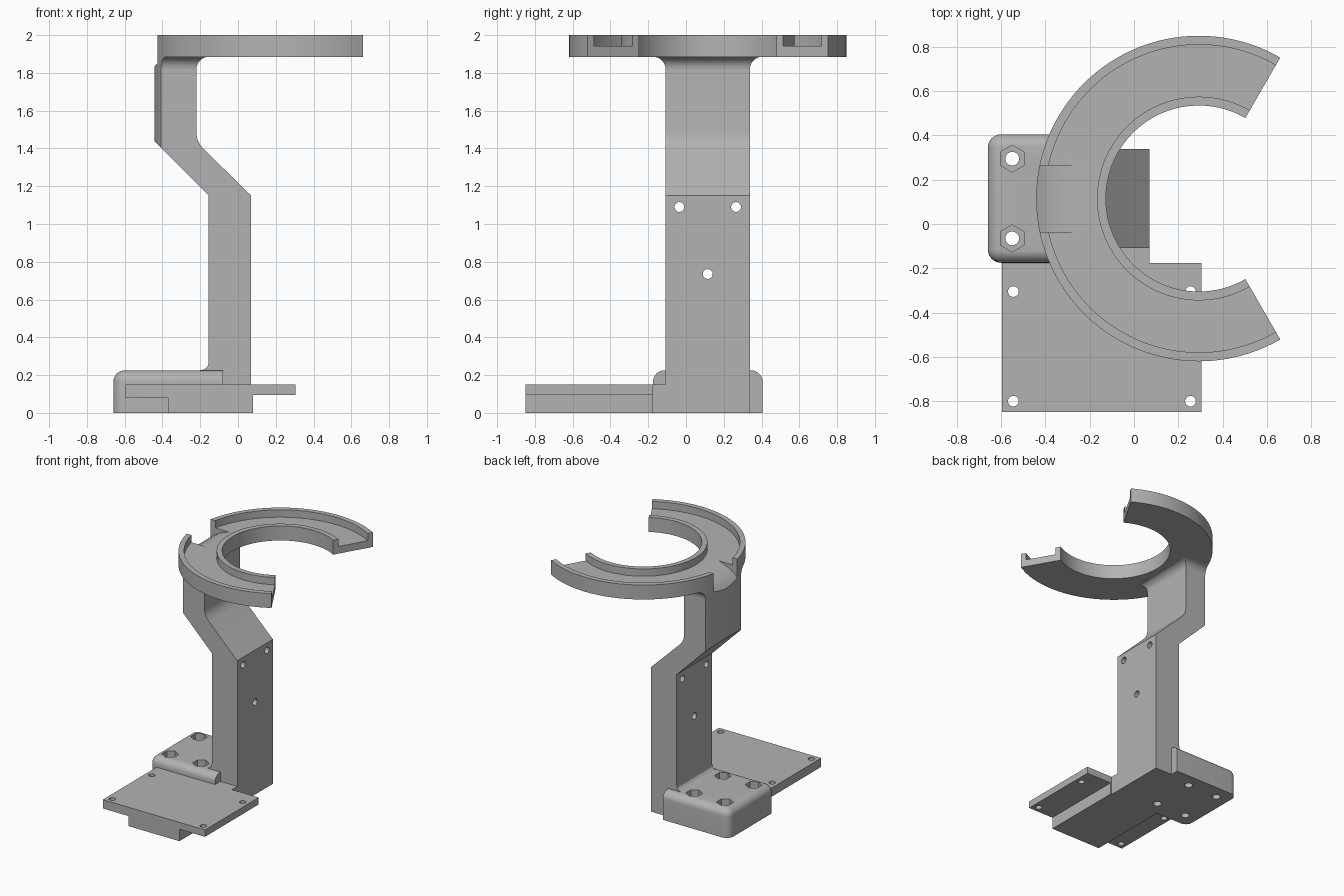
import bpy, bmesh
from math import sin, cos, radians, pi

default = bpy.data.objects.get("Cube")
if default:
    bpy.data.objects.remove(default)

grey = bpy.data.materials.new("plain grey")
grey.use_nodes = True
GREY = (0.45, 0.45, 0.45, 1)
grey.diffuse_color = GREY
grey.node_tree.nodes["Principled BSDF"].inputs["Base Color"].default_value = GREY

CX, CY, R = 0.293, 0.115, 0.735      # ring centre and outer radius
HALF = 0.2235                        # half width of the column
UNDER, TOP, FLOOR = 1.885, 2.0, 1.942
parts = []


def loft(name, loops):
    """Skin a row of matching closed loops and cap both ends."""
    bm = bmesh.new()
    rows = [[bm.verts.new(p) for p in loop] for loop in loops]
    n = len(rows[0])
    for a, b in zip(rows, rows[1:]):
        for i in range(n):
            j = (i + 1) % n
            bm.faces.new((a[i], a[j], b[j], b[i]))
    bm.faces.new(rows[0])
    bm.faces.new(rows[-1])
    return finish(name, bm)


def finish(name, bm):
    bmesh.ops.recalc_face_normals(bm, faces=bm.faces)
    mesh = bpy.data.meshes.new(name)
    bm.to_mesh(mesh)
    bm.free()
    obj = bpy.data.objects.new(name, mesh)
    bpy.context.collection.objects.link(obj)
    return obj


def along_y(name, profile, y0, y1):
    return loft(name, [[(x, y, z) for x, z in profile] for y in (y0, y1)])


def box(name, x0, x1, y0, y1, z0, z1):
    return along_y(name, [(x0, z0), (x1, z0), (x1, z1), (x0, z1)], y0, y1)


def rod(axis, a, b, centre, r, sides=32, turn=0.0):
    """Round or many-sided bar along z or x."""
    ring = [(centre[0] + r * cos(turn + 2 * pi * i / sides),
             centre[1] + r * sin(turn + 2 * pi * i / sides)) for i in range(sides)]
    if axis == "z":
        return loft("helper", [[(u, v, t) for u, v in ring] for t in (a, b)])
    return loft("helper", [[(t, u, v) for u, v in ring] for t in (a, b)])


def cut(obj, tool, mode="DIFFERENCE"):
    mod = obj.modifiers.new("cut", "BOOLEAN")
    mod.operation, mod.object, mod.solver = mode, tool, "EXACT"
    graph = bpy.context.evaluated_depsgraph_get()
    mesh = bpy.data.meshes.new_from_object(obj.evaluated_get(graph))
    obj.modifiers.clear()
    obj.data = mesh
    bpy.data.objects.remove(tool)


def cut_notch(obj):
    # cable notch through the back of the rim, sloping down and outwards
    floor = [(-0.265, FLOOR), (-0.35, 1.91), (-0.41, 1.872), (-0.445, 1.83), (-0.5, 1.76)]
    cut(obj, along_y("helper", floor + [(-0.5, 2.1), (-0.265, 2.1)], CY - 0.15, CY + 0.15))


def trim_round(obj):
    cut(obj, rod("z", -0.1, 2.1, (CX, CY), R, 120), "INTERSECT")


# Open ring with a channel in its top
section = [(0.42, UNDER), (R, UNDER), (R, TOP), (0.695, TOP),
           (0.695, FLOOR), (0.46, FLOOR), (0.46, TOP), (0.42, TOP)]
ring = loft("open_ring", [[(CX + r * cos(radians(a)), CY + r * sin(radians(a)), z)
                           for r, z in section] for a in range(60, 301, 3)])
cut_notch(ring)
parts.append(ring)

# Cranked column with its back rounded to match the ring
FLARE = 0.065
neck = UNDER - FLARE
profile = [(-0.1, 0), (0.07, 0), (0.07, 1.15), (-0.175, 1.39), (-0.2, 1.418),
           (-0.215, 1.448), (-0.22, 1.48), (-0.22, neck), (-0.5, neck), (-0.5, 1.495),
           (-0.155, 1.15), (-0.155, 0.27), (-0.159, 0.25), (-0.17, 0.236),
           (-0.185, 0.228), (-0.205, 0.225), (-0.205, 0.2)]
column = along_y("column", profile, CY - HALF, CY + HALF)
trim_round(column)
for y, z in [(CY - 0.15, 1.09), (CY + 0.15, 1.09), (CY, 0.735)]:
    cut(column, rod("x", -0.3, 0.2, (y, z), 0.026))
parts.append(column)

# Flared joint between column and ring
loops = []
for i in range(9):
    a = pi / 2 * i / 8
    f, z = FLARE * (1 - cos(a)), neck + FLARE * sin(a)
    x, w = -0.22 + f, HALF + f
    loops.append([(-0.5, CY - w, z), (x, CY - w, z), (x, CY + w, z), (-0.5, CY + w, z)])
flare = loft("column_flare", loops)
trim_round(flare)
cut_notch(flare)
parts.append(flare)

# Base block, rounded except underneath and at its inner end
block = box("base_block", -0.66, -0.08, -0.175, 0.405, 0, 0.225)
bm = bmesh.new()
bm.from_mesh(block.data)
edges = [e for e in bm.edges
         if not all(v.co.z < 0.01 for v in e.verts)
         and not all(v.co.x > -0.1 for v in e.verts)]
bmesh.ops.bevel(bm, geom=edges, offset=0.06, segments=8, profile=0.5, affect="EDGES")
bm.to_mesh(block.data)
bm.free()
for x in (-0.55, -0.28):
    for y in (CY - 0.18, CY + 0.18):
        cut(block, rod("z", 0.12, 0.3, (x, y), 0.061, 6, pi / 6))
        cut(block, rod("z", -0.1, 0.3, (x, y), 0.031))
parts.append(block)

# Front plate with the keel below it
plate = along_y("front_plate", [(-0.595, 0.08), (-0.37, 0.08), (-0.37, 0), (0.08, 0),
                                (0.08, 0.095), (0.305, 0.095), (0.305, 0.15),
                                (-0.595, 0.15)], -0.85, -0.175)
for x in (-0.545, 0.255):
    for y in (-0.8, -0.305):
        cut(plate, rod("z", -0.1, 0.3, (x, y), 0.024))
parts.append(plate)

# Step joining the plate to the column
parts.append(box("plate_step", -0.08, 0.07, -0.175, CY - HALF, 0, 0.15))

bpy.ops.object.select_all(action="DESELECT")
for obj in parts:
    obj.data.materials.clear()
    obj.data.materials.append(grey)
    obj.select_set(True)
bpy.context.view_layer.objects.active = parts[0]
bpy.ops.object.shade_smooth_by_angle(angle=radians(25))
